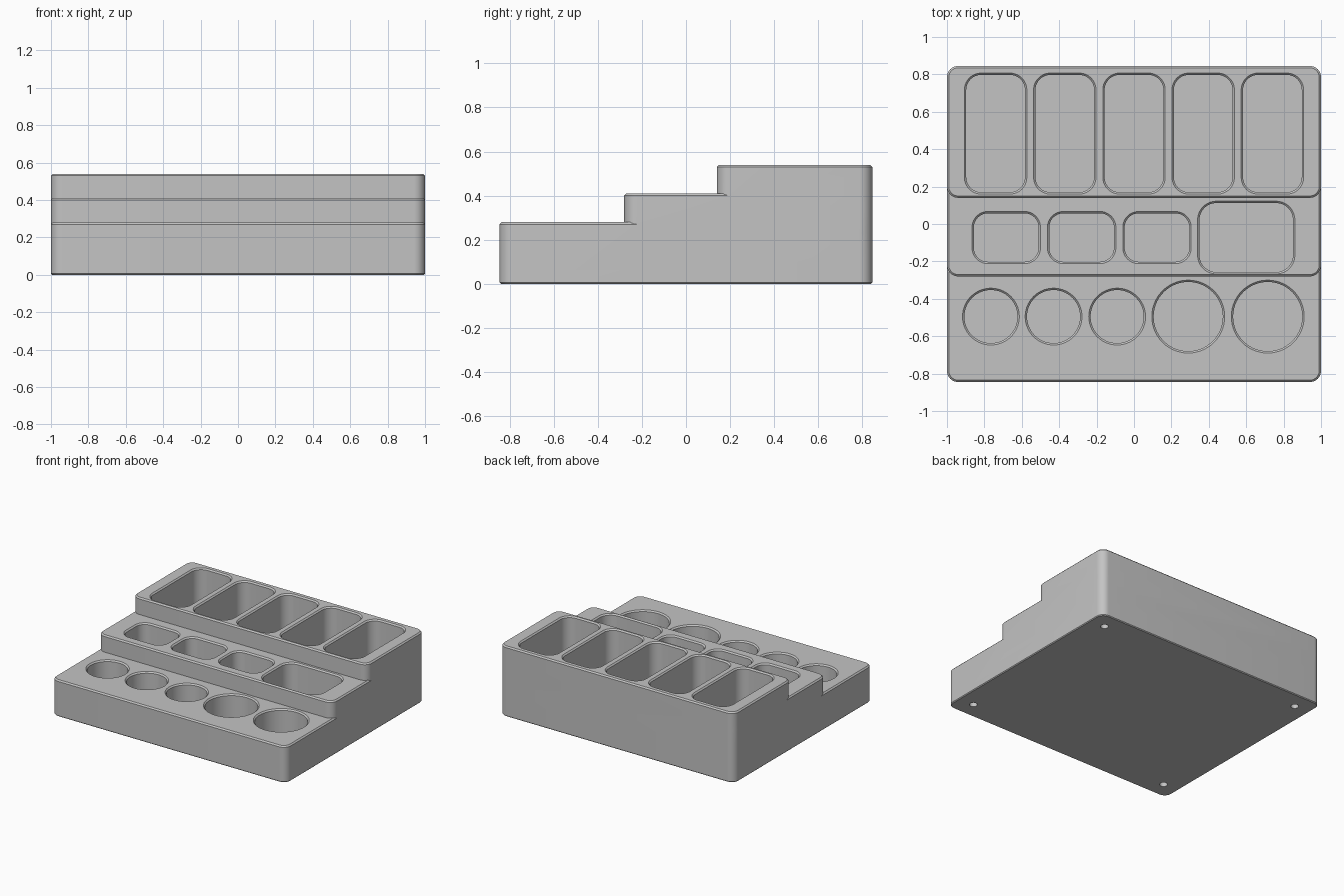
import bpy, bmesh, math

if "Cube" in bpy.data.objects:
    bpy.data.objects.remove(bpy.data.objects["Cube"])

X, Y = 1.0, 0.845            # half width and half depth
TOPS = (0.28, 0.41, 0.54)    # heights of the three steps
FRONTS = (-Y, -0.28, 0.14)   # front edge of each step
FLOOR = 0.06                 # floor of the pockets
RIM = 0.01                   # edge chamfer

grey = bpy.data.materials.new("grey plastic")
grey.diffuse_color = (0.55, 0.55, 0.55, 1)
grey.use_nodes = True
grey.node_tree.nodes["Principled BSDF"].inputs["Base Color"].default_value = grey.diffuse_color


def ring(x0, x1, y0, y1, r, grow, z, seg):
    """Points of a rounded rectangle, offset outward by grow."""
    pts = []
    corners = ((x1 - r, y1 - r), (x0 + r, y1 - r), (x0 + r, y0 + r), (x1 - r, y0 + r))
    for i, (cx, cy) in enumerate(corners):
        for k in range(seg + 1):
            a = math.pi / 2 * (i + k / seg)
            pts.append((cx + (r + grow) * math.cos(a), cy + (r + grow) * math.sin(a), z))
    return pts


def add_prism(bm, x0, x1, y0, y1, r, levels, seg=10):
    """Closed loft through (grow, z) levels."""
    loops = [[bm.verts.new(p) for p in ring(x0, x1, y0, y1, r, g, z, seg)] for g, z in levels]
    n = len(loops[0])
    for a, b in zip(loops, loops[1:]):
        for i in range(n):
            j = (i + 1) % n
            bm.faces.new((a[i], a[j], b[j], b[i]))
    bm.faces.new(loops[0][::-1])
    bm.faces.new(loops[-1])


def finish(bm, name):
    bmesh.ops.remove_doubles(bm, verts=bm.verts, dist=1e-5)
    bmesh.ops.recalc_face_normals(bm, faces=bm.faces)
    me = bpy.data.meshes.new(name)
    bm.to_mesh(me)
    bm.free()
    me.materials.append(grey)
    ob = bpy.data.objects.new(name, me)
    bpy.context.collection.objects.link(ob)
    return ob


def boolean(target, tool, operation):
    mod = target.modifiers.new(operation, 'BOOLEAN')
    mod.operation, mod.solver, mod.object = operation, 'EXACT', tool
    bpy.context.view_layer.objects.active = target
    bpy.ops.object.modifier_apply(modifier=mod.name)
    bpy.data.objects.remove(tool)


# stepped body
steps = []
for i, (top, front) in enumerate(zip(TOPS, FRONTS)):
    bm = bmesh.new()
    bottom = [(-0.006, 0), (0, 0.006)] if i == 0 else [(0, 0.12)]
    add_prism(bm, -X, X, front, Y, 0.06, bottom + [(0, top - RIM), (-RIM, top)])
    steps.append(finish(bm, "stepped_tray" if i == 0 else "step"))
tray = steps[0]
for s in steps[1:]:
    boolean(tray, s, 'UNION')

# pockets: rectangle, corner radius, step index
pockets = []
for cx, r in ((-0.765, 0.152), (-0.43, 0.152), (-0.09, 0.152), (0.29, 0.195), (0.715, 0.195)):
    pockets.append((cx - r, cx + r, -0.495 - r, -0.495 + r, r, 0))
for cx in (-0.683, -0.28, 0.123):
    pockets.append((cx - 0.183, cx + 0.183, -0.212, 0.067, 0.085, 1))
pockets.append((0.34, 0.86, -0.267, 0.122, 0.1, 1))
for i in range(-2, 3):
    cx = 0.37 * i
    pockets.append((cx - 0.167, cx + 0.167, 0.16, 0.807, 0.09, 2))

bm = bmesh.new()
for x0, x1, y0, y1, r, step in pockets:
    top, c = TOPS[step], RIM
    add_prism(bm, x0 + c, x1 - c, y0 + c, y1 - c, r - c,
              [(0, FLOOR), (0, top - c), (c, top), (c, top + 0.05)], 14)

# foot recesses under the corners
for sx in (-1, 1):
    for sy in (-1, 1):
        cx, cy, r = sx * (X - 0.13), sy * (Y - 0.13), 0.028
        add_prism(bm, cx - r, cx + r, cy - r, cy + r, r, [(0, -0.05), (0, 0.035)], 6)
boolean(tray, finish(bm, "pocket_cutter"), 'DIFFERENCE')

# smooth rounded walls, crisp edges
bpy.ops.object.select_all(action='DESELECT')
tray.select_set(True)
bpy.context.view_layer.objects.active = tray
bpy.ops.object.shade_smooth_by_angle(angle=math.radians(30))
